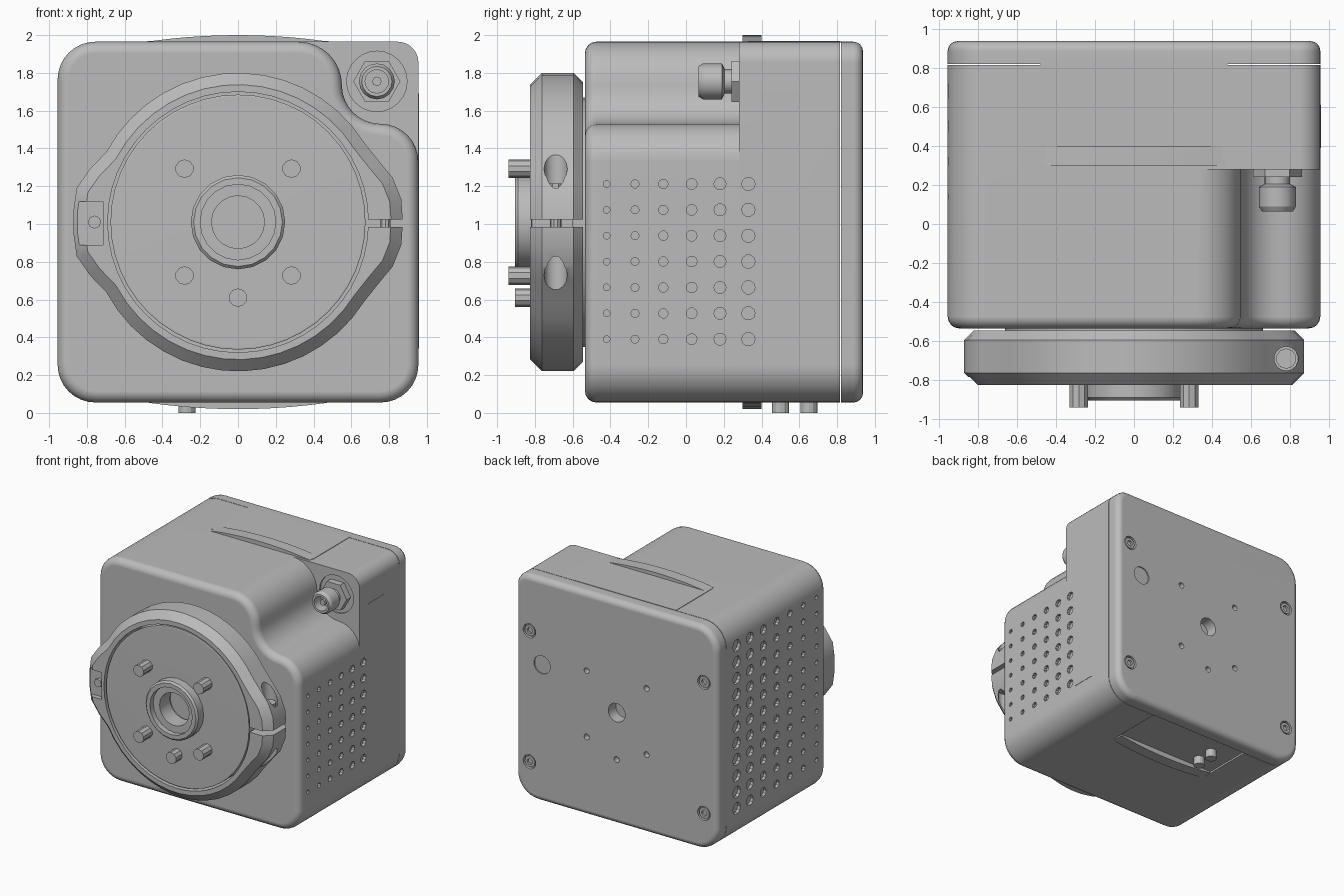
import bpy, bmesh
from math import pi, sin, cos, radians
from mathutils import Matrix, Vector

cube = bpy.data.objects.get("Cube")
if cube:
    bpy.data.objects.remove(cube)

grey = bpy.data.materials.new("light_grey_metal")
grey.use_nodes = True
COLOUR = (0.5, 0.5, 0.5, 1)
grey.diffuse_color = COLOUR
grey.node_tree.nodes["Principled BSDF"].inputs["Base Color"].default_value = COLOUR

AXIS = 1.01            # height of the shaft axis
parts = []
ROT = {"X": Matrix.Rotation(pi / 2, 4, "Y"),
       "Y": Matrix.Rotation(pi / 2, 4, "X"),
       "Z": Matrix.Identity(4)}


def make(name, bm, cutter=False):
    bmesh.ops.recalc_face_normals(bm, faces=bm.faces[:])
    mesh = bpy.data.meshes.new(name)
    bm.to_mesh(mesh)
    bm.free()
    mesh.materials.append(grey)
    obj = bpy.data.objects.new(name, mesh)
    bpy.context.scene.collection.objects.link(obj)
    obj.hide_render = cutter
    if not cutter:
        parts.append(obj)
    return obj


def cylinders(name, specs, axis, sides=12, cutter=False):
    """Several cylinders in one object; spec = (centre, radius, length)."""
    bm = bmesh.new()
    for centre, r, length in specs:
        bmesh.ops.create_cone(bm, cap_ends=True, segments=sides, radius1=r, radius2=r,
                              depth=length, matrix=Matrix.Translation(centre) @ ROT[axis])
    return make(name, bm, cutter)


def prism(name, outline, y0, y1, rims=(), cutter=False):
    """Extrude an x-z outline along y; rims = (y, width, segments)."""
    bm = bmesh.new()
    face = bm.faces.new([bm.verts.new((x, y0, z)) for x, z in outline])
    ext = bmesh.ops.extrude_face_region(bm, geom=[face])["geom"]
    bmesh.ops.translate(bm, vec=(0, y1 - y0, 0),
                        verts=[g for g in ext if isinstance(g, bmesh.types.BMVert)])
    for y, width, segs in rims:
        edges = [e for e in bm.edges if all(abs(v.co.y - y) < 1e-5 for v in e.verts)]
        bmesh.ops.bevel(bm, geom=edges, offset=width, segments=segs, profile=0.5,
                        affect="EDGES")
    return make(name, bm, cutter)


def box(name, x0, x1, y0, y1, z0, z1, cutter=False):
    return prism(name, [(x0, z0), (x1, z0), (x1, z1), (x0, z1)], y0, y1, cutter=cutter)


def lathe(name, profile, x, z, sides):
    """Spin a closed (radius, y) profile about a y-parallel axis."""
    bm = bmesh.new()
    vs = [bm.verts.new((x + r, y, z)) for r, y in profile]
    edges = [bm.edges.new((a, b)) for a, b in zip(vs, vs[1:])]
    bmesh.ops.spin(bm, geom=vs + edges, cent=(x, 0, z), axis=(0, 1, 0),
                   angle=2 * pi, steps=sides)
    bmesh.ops.remove_doubles(bm, verts=bm.verts[:], dist=1e-4)
    return make(name, bm)


def cut(target, *cutters):
    for c in cutters:
        mod = target.modifiers.new("cut", "BOOLEAN")
        mod.operation, mod.solver, mod.object = "DIFFERENCE", "EXACT", c
        bpy.context.view_layer.objects.active = target
        bpy.ops.object.modifier_apply(modifier=mod.name)


def arc(cx, cz, r, a0, a1, n=8):
    angles = [radians(a0 + (a1 - a0) * i / n) for i in range(n + 1)]
    return [(cx + r * cos(a), cz + r * sin(a)) for a in angles]


# Body outlines
base = arc(-.755, .255, .2, 180, 270) + arc(.755, .255, .2, 270, 360)
top_left = arc(-.755, 1.765, .2, 90, 180)
full = base + arc(.845, 1.855, .11, 0, 90) + top_left
notched = (base + arc(.755, 1.33, .2, 0, 90) + arc(.755, 1.735, .205, 270, 180)[1:]
           + arc(.32, 1.735, .23, 0, 90)[1:] + top_left)

# Housing: notched front, full rear and back cover
front = prism("front_housing", notched, -.535, .28, [(-.535, .06, 4)])
rear = prism("rear_housing", full, .28, .816)
cover = prism("back_cover", full, .82, .937, [(.937, .05, 4)])

# Ventilation holes on both sides, growing towards the back
right_holes = [((.955, -.42 + .15 * i, .39 + .137 * j), .018 + .0035 * i, .05)
               for i in range(6) for j in range(7)]
left_holes = [((-.955, -.4 + .18 * i, .35 + .139 * j), .02 + .005 * i, .05)
              for i in range(7) for j in range(11)]
vents = cylinders("vent_cutter", right_holes + left_holes, "X", 10, True)
bottom_pocket = box("pocket_cutter", -.48, .48, .33, .9, 0, .07, True)
socket = cylinders("socket_cutter", [((.735, .28, 1.755), .16, .03)], "Y", 24, True)
cut(front, vents)
cut(rear, vents, bottom_pocket, socket)

# Cover details: screws, centre bore, mounting holes and a round plug
corners = [(sx * .825, z) for sx in (-1, 1) for z in (.37, 1.49)]
ring_pos = [(sx * .283, AXIS + sz * .283) for sx in (-1, 1) for sz in (-1, 1)] + [(0, AXIS - .4)]
cover_holes = cylinders(
    "cover_hole_cutter",
    [((x, .937, z), .06, .06) for x, z in corners]
    + [((x, .937, z), .025, .1) for x, z in ring_pos]
    + [((0, .937, AXIS), .08, .2), ((.705, .937, 1.23), .078, .02)], "Y", 14, True)
cut(cover, cover_holes)
for i, (x, z) in enumerate(corners):
    lathe(f"cover_screw_{i + 1}", [(0, .9), (.048, .9), (.048, .932), (.025, .932),
                                   (.025, .915), (0, .915)], x, z, 12)

# Cover tongue and arched latches above and below
box("top_tongue", -.48, .48, .33, .82, 1.96, 1.969)
box("label_plate", .95, .958, .39, .61, .34, 1.69)
for name, edge, way in (("top_latch", 1.955, 1), ("bottom_latch", .065, -1)):
    curve = [(-.47 + .094 * i, edge + way * (.012 + .033 * (1 - ((i - 5) / 5) ** 2)))
             for i in range(11)]
    prism(name, [(-.47, edge)] + curve + [(.47, edge)], .3, .4)
cylinders("bottom_screws", [((-.27, y, .04), .045, .08) for y in (.5, .65)], "Z", 12)

# Cable connector in the notch
lathe("connector_plug", [(0, .295), (.065, .295), (.065, .205), (.095, .19), (.095, .09),
                         (.08, .065), (.062, .065), (.062, .16), (0, .16)], .735, 1.755, 16)
lathe("connector_nut", [(0, .295), (.125, .295), (.125, .24), (0, .24)], .735, 1.755, 6)
lathe("connector_pin", [(0, .18), (.025, .18), (.025, .09), (0, .09)], .735, 1.755, 8)


# Clamp ring with two ears
def clamp_radius(deg):
    away = min(deg % 180, 180 - deg % 180)
    return .79 + .083 * max(0, min(1, (28 - away) / 16))


outline = [(clamp_radius(d) * cos(radians(d)), AXIS + clamp_radius(d) * sin(radians(d)))
           for d in range(0, 360, 8)]
clamp = prism("clamp_ring", outline, -.825, -.545, [(-.825, .062, 1), (-.545, .05, 1)])
cut(clamp,
    cylinders("bore_cutter", [((0, -.69, AXIS), .69, .5)], "Y", 48, True),
    box("slit_cutter", .6, 1, -1, -.4, .985, 1.025, True),
    box("ear_recess_cutter", -1, -.715, -.9, -.785, .89, 1.12, True),
    cylinders("screw_hole_cutter", [((.78, -.69, AXIS + s * .31), .062, .28)
                                    for s in (-1, 1)], "Z", 14, True))
cylinders("clamp_screw", [((.78, -.69, AXIS), .03, .36), ((.78, -.69, 1.185), .052, .06)], "Z", 10)
cylinders("ear_pin", [((-.76, -.78, AXIS), .035, .06)], "Y", 8)

# Output flange, neck, hub and drive pins
lathe("output_flange", [(0, -.6), (.675, -.6), (.675, -.815), (.665, -.82), (.15, -.82),
                        (.15, -.7), (0, -.7)], 0, AXIS, 48)
lathe("neck", [(0, -.5), (.66, -.5), (.66, -.62), (0, -.62)], 0, AXIS, 40)
lathe("hub", [(.14, -.72), (.25, -.72), (.25, -.89), (.235, -.905), (.2, -.905), (.2, -.86),
              (.14, -.86), (.14, -.72)], 0, AXIS, 20)
cylinders("drive_pins", [((x, -.86, z), .049, .16 if x else .09) for x, z in ring_pos], "Y", 10)

# Remove the cutters and shade
for obj in [o for o in bpy.context.scene.objects if o.name.endswith("_cutter")]:
    bpy.data.objects.remove(obj)
bpy.ops.object.select_all(action="DESELECT")
for obj in parts:
    obj.select_set(True)
bpy.context.view_layer.objects.active = parts[0]
bpy.ops.object.shade_smooth_by_angle(angle=radians(28))
for obj in parts:
    obj.modifiers.new("even_shading", "WEIGHTED_NORMAL").keep_sharp = True
